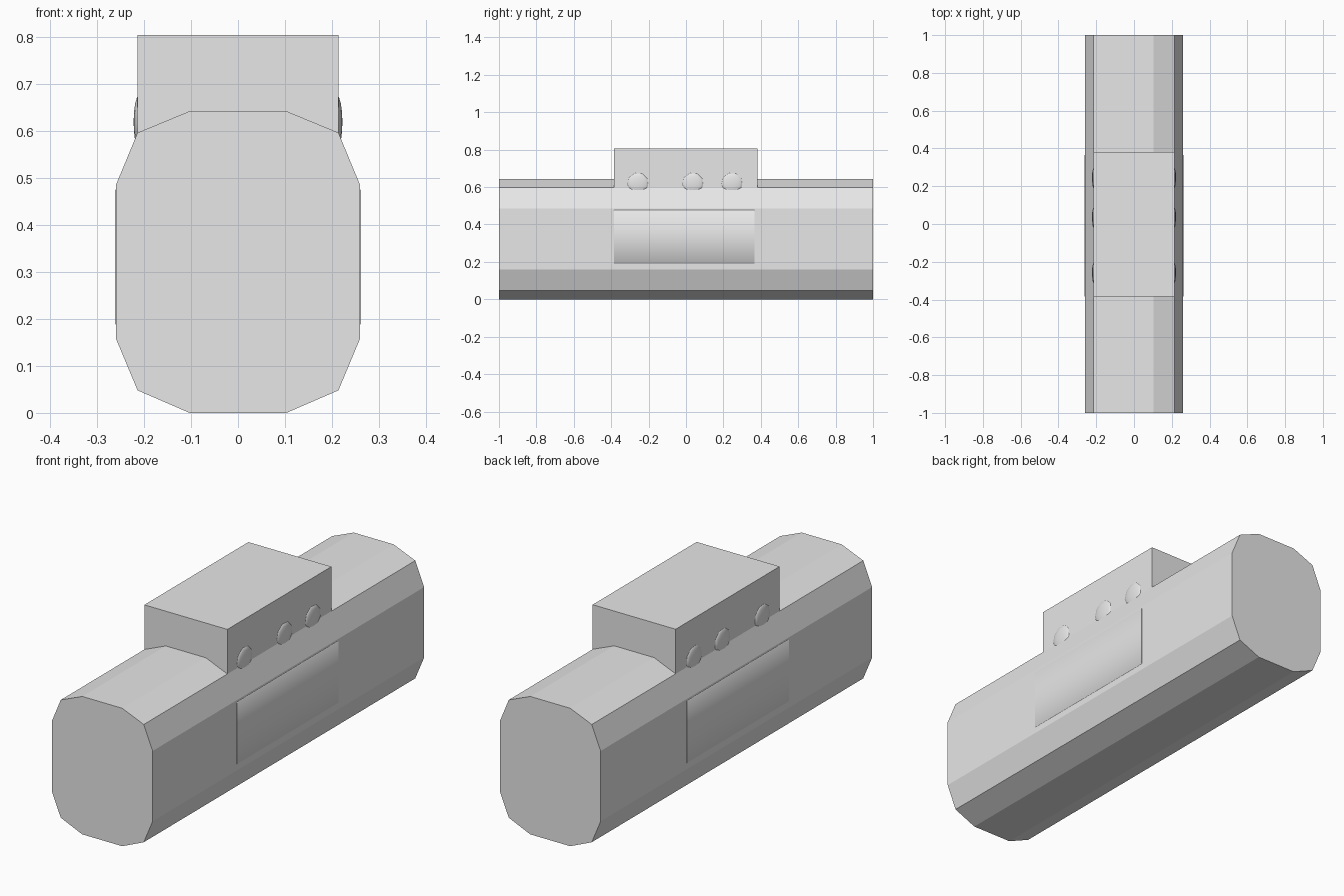
import bpy, bmesh, math

if "Cube" in bpy.data.objects:
    bpy.data.objects.remove(bpy.data.objects["Cube"])

grey = bpy.data.materials.new("light_grey")
grey.diffuse_color = (0.8, 0.8, 0.8, 1)
grey.use_nodes = True
grey.node_tree.nodes["Principled BSDF"].inputs["Base Color"].default_value = grey.diffuse_color


def finish(name, bm):
    bmesh.ops.recalc_face_normals(bm, faces=bm.faces)
    mesh = bpy.data.meshes.new(name)
    bm.to_mesh(mesh)
    bm.free()
    mesh.materials.append(grey)
    ob = bpy.data.objects.new(name, mesh)
    bpy.context.collection.objects.link(ob)
    return ob


def extrude_profile(name, pts, y0, y1, smooth=False):
    """Extrude an xz outline along y; smooth affects only the long faces."""
    bm = bmesh.new()
    a = [bm.verts.new((x, y0, z)) for x, z in pts]
    b = [bm.verts.new((x, y1, z)) for x, z in pts]
    bm.faces.new(a)
    bm.faces.new(b[::-1])
    n = len(pts)
    for i in range(n):
        j = (i + 1) % n
        f = bm.faces.new((a[i], b[i], b[j], a[j]))
        f.smooth = smooth
    if smooth:
        for e in bm.edges:
            if abs(e.verts[0].co.y - e.verts[1].co.y) < 1e-6:
                e.smooth = False
    return finish(name, bm)


# Long twelve-sided body
half = [(0.103, 0), (0.214, 0.048), (0.26, 0.158),
        (0.26, 0.486), (0.214, 0.597), (0.103, 0.643)]
extrude_profile("body", half + [(-x, z) for x, z in reversed(half)], -1, 1)

# Raised box on top
extrude_profile("top_box", [(-0.214, 0.57), (0.214, 0.57),
                            (0.214, 0.805), (-0.214, 0.805)], -0.384, 0.382)

for s, side in ((1, "right"), (-1, "left")):
    # Thin rounded side panel
    panel = [(0.25, 0.18), (0.2625, 0.19), (0.2625, 0.474), (0.25, 0.485)]
    extrude_profile("side_panel_" + side, [(s * x, z) for x, z in panel],
                    -0.384, 0.366, smooth=True)
    # Three flattened nine-sided buttons
    for i, y in enumerate((-0.257, 0.037, 0.246)):
        bm = bmesh.new()
        bmesh.ops.create_uvsphere(bm, u_segments=9, v_segments=8, radius=1)
        for v in bm.verts:
            r = math.hypot(v.co.x, v.co.y)
            t = math.atan2(v.co.y, v.co.x) + math.radians(15)
            v.co = (s * (0.21 + 0.0125 * v.co.z),
                    y + 0.06 * r * math.cos(t),
                    0.62 + 0.06 * r * math.sin(t))
        for f in bm.faces:
            f.smooth = True
        finish(f"button_{side}_{i + 1}", bm)
